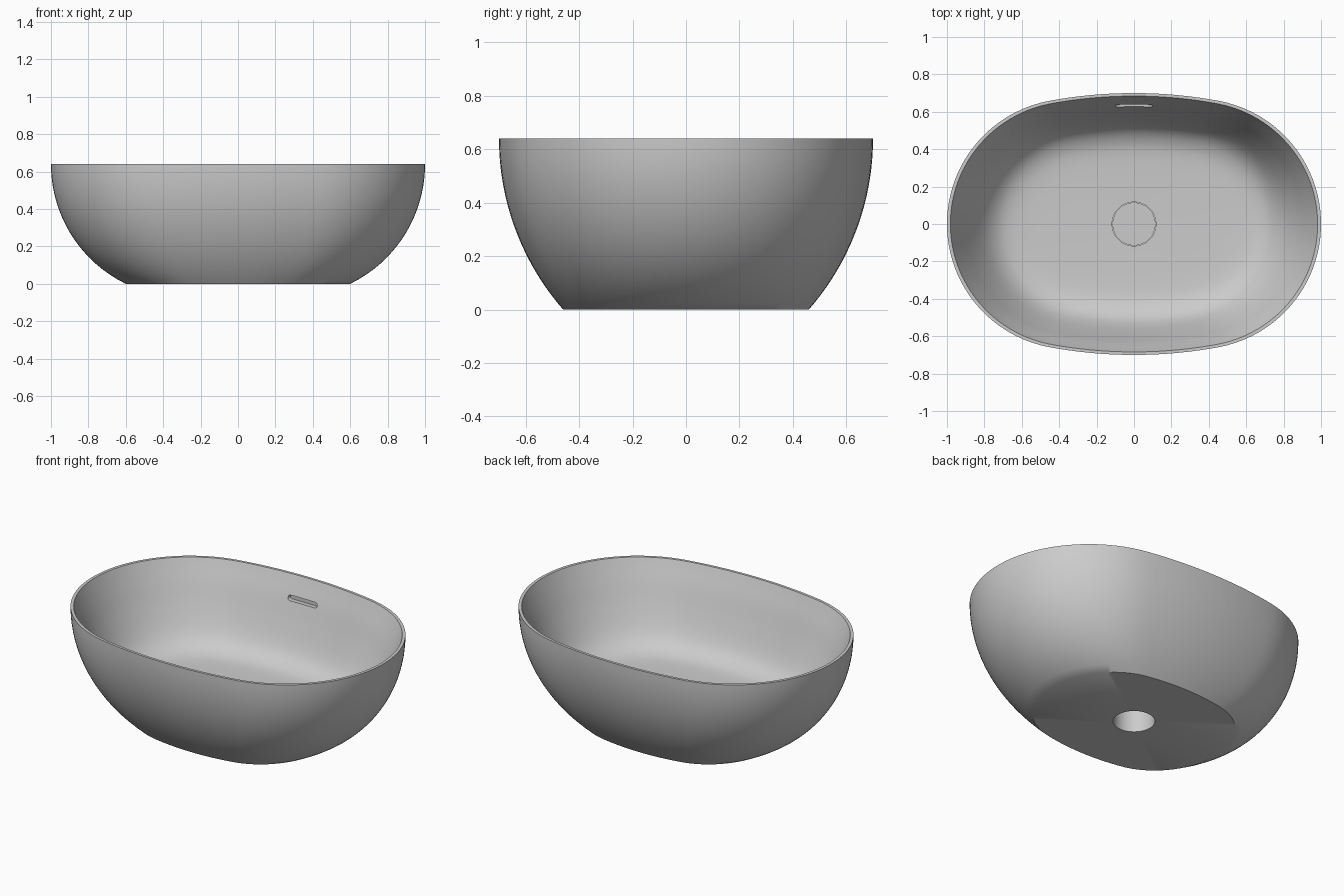
import bpy, bmesh, math

if "Cube" in bpy.data.objects:
    bpy.data.objects.remove(bpy.data.objects["Cube"])

N = 128                      # points around each ring
END_R, SIDE_R = 0.67, 2.5    # tangent arcs forming the oval plan


def oval_point(t):
    """Rim outline (half size 1 x 0.7) made of tangent side and end arcs."""
    c, s = abs(math.cos(t)), abs(math.sin(t)) * 0.7

    def hit(cx, cy, r):
        a, b, k = c * c + s * s, c * cx + s * cy, cx * cx + cy * cy - r * r
        return (b + math.sqrt(b * b - a * k)) / a

    k = hit(0, 0.7 - SIDE_R, SIDE_R)
    if k * c > 0.451:
        k = hit(1 - END_R, 0, END_R)
    return (math.copysign(k * c, math.cos(t)),
            math.copysign(k * s / 0.7, math.sin(t)))


def smooth_path(pts, steps=4):
    """Catmull-Rom curve through the given profile points."""
    out = []
    p = [pts[0]] + pts + [pts[-1]]
    for i in range(1, len(p) - 2):
        for j in range(steps):
            u = j / steps
            out.append(tuple(0.5 * (2 * b + (c - a) * u
                       + (2 * a - 5 * b + 4 * c - d) * u * u
                       + (3 * b - a - 3 * c + d) * u ** 3)
                       for a, b, c, d in zip(p[i - 1], p[i], p[i + 1], p[i + 2])))
    return out + [pts[-1]]


def arc_half(top, bottom, z, h=0.64):
    """Outer wall: circular arc, vertical at the rim."""
    d = top - bottom
    r = (d * d + h * h) / (2 * d)
    return top - r + math.sqrt(r * r - (h - z) ** 2)


# Profile as (half x, half y, z), from the foot up, over the rim and down inside
DRAIN = 0.117
outer = []
for i in range(25):
    z = 0.64 * i / 24
    outer.append((arc_half(1, 0.6, z), arc_half(0.7, 0.46, z), z))
inner = smooth_path([
    (0.982, 0.684, 0.64), (0.963, 0.666, 0.595), (0.928, 0.633, 0.515),
    (0.875, 0.592, 0.40), (0.81, 0.545, 0.285), (0.75, 0.50, 0.215),
    (0.68, 0.44, 0.175), (0.57, 0.37, 0.158), (0.35, 0.25, 0.152)])
rings = [(x, y, z, False) for x, y, z in outer + inner]
rings += [(DRAIN, DRAIN, 0.15, True), (DRAIN, DRAIN, 0.0, True)]

# Basin shell, a closed loft with the drain hole through the floor
bm = bmesh.new()
loops = []
for hx, hy, z, circle in rings:
    loop = []
    for i in range(N):
        t = 2 * math.pi * i / N
        u, v = (math.cos(t), math.sin(t)) if circle else oval_point(t)
        loop.append(bm.verts.new((hx * u, hy * v, z)))
    loops.append(loop)
for k, a in enumerate(loops):
    b = loops[(k + 1) % len(loops)]
    for i in range(N):
        j = (i + 1) % N
        bm.faces.new((a[i], a[j], b[j], b[i]))
bmesh.ops.recalc_face_normals(bm, faces=bm.faces)
me = bpy.data.meshes.new("basin")
bm.to_mesh(me)
bm.free()
basin = bpy.data.objects.new("basin", me)
bpy.context.collection.objects.link(basin)

# Overflow slot, a pill-shaped recess in the back inner wall
bm = bmesh.new()
pill = []
for side in (1, -1):
    for i in range(13):
        a = side * math.pi / 2 - math.pi / 2 + math.pi * (i / 12 - 0.5)
        a += math.pi / 2 - side * math.pi / 2 if side == 1 else 0
        pill.append(bm.verts.new((side * 0.085 + 0.015 * math.cos(a), 0.60,
                                  0.515 + 0.015 * math.sin(a))))
face = bm.faces.new(pill)
ext = bmesh.ops.extrude_face_region(bm, geom=[face])
for v in ext["geom"]:
    if isinstance(v, bmesh.types.BMVert):
        v.co.y = 0.655
bmesh.ops.recalc_face_normals(bm, faces=bm.faces)
cm = bpy.data.meshes.new("slot_cutter")
bm.to_mesh(cm)
bm.free()
cutter = bpy.data.objects.new("slot_cutter", cm)
cutter.hide_render = True
bpy.context.collection.objects.link(cutter)

mod = basin.modifiers.new("overflow_slot", 'BOOLEAN')
mod.operation = 'DIFFERENCE'
mod.solver = 'EXACT'
mod.object = cutter
bpy.context.view_layer.objects.active = basin
basin.select_set(True)
bpy.ops.object.modifier_apply(modifier=mod.name)
bpy.data.objects.remove(cutter)
bpy.ops.object.shade_smooth_by_angle(angle=math.radians(35))

# Flush drain cover closing the top of the hole
bpy.ops.mesh.primitive_cylinder_add(vertices=64, radius=0.115, depth=0.008,
                                    location=(0, 0, 0.147))
bpy.context.object.name = "drain_cover"
bpy.ops.object.shade_smooth_by_angle(angle=math.radians(35))
